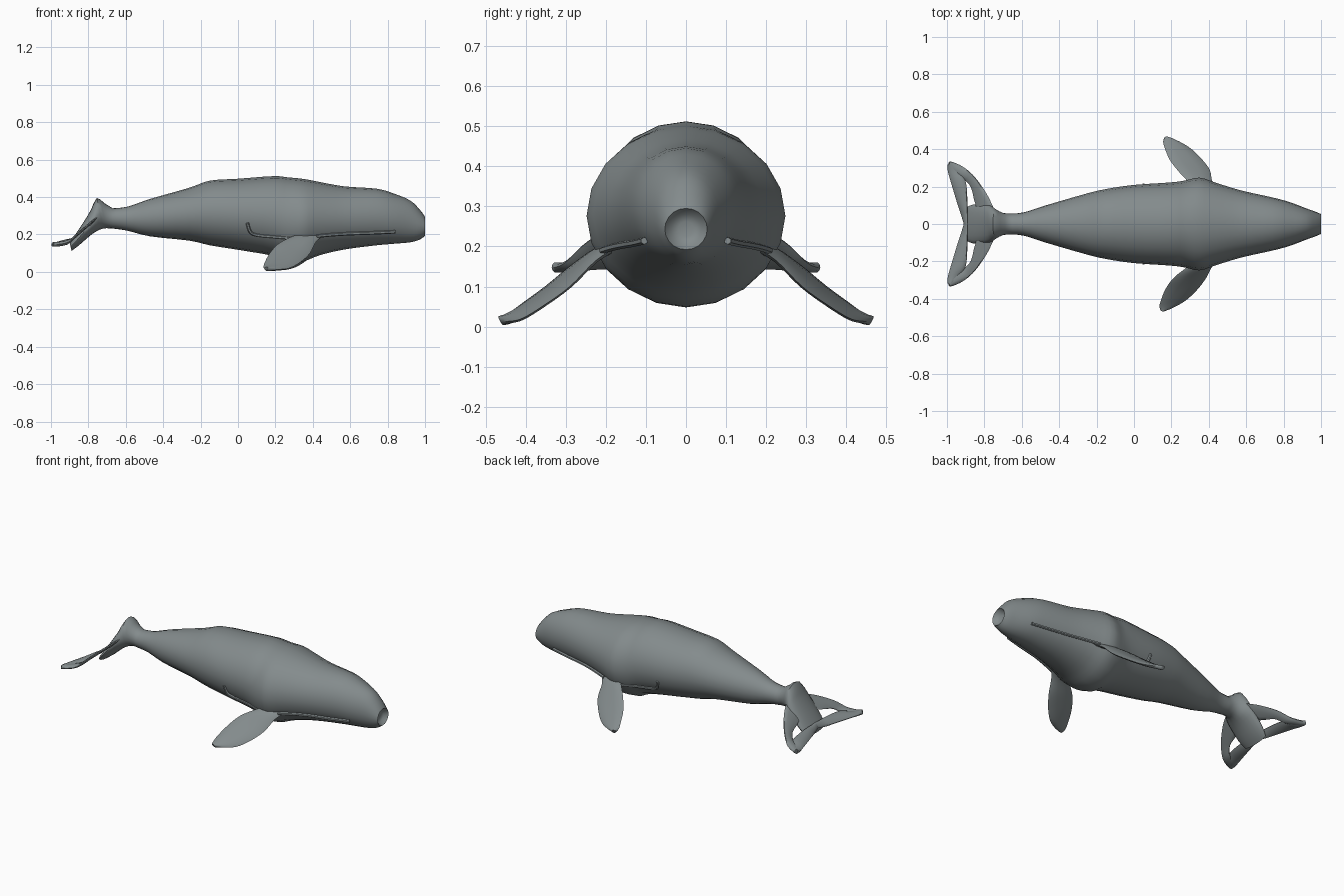
import bpy, bmesh, math
from mathutils import Vector

if "Cube" in bpy.data.objects:
    bpy.data.objects.remove(bpy.data.objects["Cube"], do_unlink=True)

grey = bpy.data.materials.new("slate_grey")
grey.use_nodes = True
grey.diffuse_color = (0.23, 0.26, 0.265, 1)
grey.node_tree.nodes["Principled BSDF"].inputs["Base Color"].default_value = grey.diffuse_color


def refine(stations, steps):
    """Smooth extra stations between the given ones (Catmull-Rom)."""
    out = []
    for i in range(len(stations) - 1):
        quad = [stations[max(0, min(len(stations) - 1, i + k))] for k in (-1, 0, 1, 2)]
        for s in range(steps):
            t = s / steps
            out.append(tuple(
                p1 + 0.5 * t * (p2 - p0 + t * (2*p0 - 5*p1 + 4*p2 - p3 + t * (3*(p1 - p2) + p3 - p0)))
                for p0, p1, p2, p3 in zip(*quad)))
    return out + [stations[-1]]


def ring(a, b, side, count):
    """Ellipse with a and b at opposite ends and the given sideways half axis."""
    a, b, side = Vector(a), Vector(b), Vector(side)
    angles = [2 * math.pi * k / count for k in range(count)]
    return [(a + b) / 2 + (a - b) / 2 * math.cos(t) + side * math.sin(t) for t in angles]


def loft(name, rings, sharp=50):
    bm = bmesh.new()
    loops = [[bm.verts.new(p) for p in r] for r in rings]
    n = len(loops[0])
    for r, s in zip(loops, loops[1:]):
        for k in range(n):
            bm.faces.new((r[k], r[(k + 1) % n], s[(k + 1) % n], s[k]))
    bm.faces.new(loops[0])
    bm.faces.new(loops[-1][::-1])
    bmesh.ops.recalc_face_normals(bm, faces=bm.faces)
    mesh = bpy.data.meshes.new(name)
    bm.to_mesh(mesh)
    bm.free()
    mesh.materials.append(grey)
    mesh.shade_smooth()
    mesh.set_sharp_from_angle(angle=math.radians(sharp))
    obj = bpy.data.objects.new(name, mesh)
    bpy.context.collection.objects.link(obj)
    return obj


def blade(name, edges, normal, thick):
    """Flat fin: each station is leading xyz then trailing xyz."""
    rows = refine(edges, 4)
    loft(name, [ring(r[:3], r[3:], Vector(normal) * thick, 10) for r in rows])


def rod(name, path, radius):
    pts = [Vector(p) for p in refine(path, 4)]
    rings = []
    for i, p in enumerate(pts):
        d = (pts[min(i + 1, len(pts) - 1)] - pts[max(i - 1, 0)]).normalized()
        u = d.cross(Vector((0, 1, 0))).normalized() * radius
        rings.append(ring(p + u, p - u, d.cross(u), 6))
    loft(name, rings)


# Body: x, top, bottom, half width
body = [(1, .295, .192, .053), (.97, .335, .172, .066), (.92, .382, .158, .084),
        (.83, .42, .15, .118), (.74, .445, .142, .142), (.57, .457, .12, .18),
        (.44, .48, .09, .22), (.35, .497, .056, .248), (.27, .505, .05, .232),
        (.19, .512, .085, .222), (0, .498, .118, .209), (-.15, .488, .142, .187),
        (-.26, .45, .167, .161), (-.47, .39, .19, .1), (-.59, .349, .22, .062),
        (-.67, .34, .232, .056)]
rows = [(x, 0, top, x, 0, low, w) for x, top, low, w in refine(body, 3)]
# Tail stump bending down, with slanted sections
stump = [rows[-1], (-.715, 0, .368, -.69, 0, .233, .06), (-.755, 0, .395, -.72, 0, .232, .078),
         (-.785, 0, .335, -.755, 0, .218, .1), (-.82, 0, .275, -.795, 0, .19, .105),
         (-.87, 0, .2, -.85, 0, .142, .104), (-.9, 0, .155, -.89, 0, .112, .09)]
rows = rows[:-1] + refine(stump, 2)
# Hollow snout tip
dish = [(.972, 0, .262, .972, 0, .225, .019), (.978, 0, .28, .978, 0, .207, .037)]
loft("body", [ring(r[:3], r[3:6], (0, r[6], 0), 20) for r in dish + rows])


def fluke_point(x, y):
    return (x, y, .148 + .85 * max(0, x + .92))


for s, label in ((1, "left"), (-1, "right")):
    # Flippers, swept back and down
    d = .02 if s > 0 else 0
    fin = [(.47, .17, .2, .34, .17, .205), (.42, .225, .165, .29, .225, .19),
           (.385, .29, .1, .215, .285, .15), (.335, .355, .053, .17, .345, .1),
           (.275, .41, .02, .145, .405, .055), (.21, .447, .013, .136, .44, .027),
           (.165, .463, .012, .142, .46, .018)]
    blade(label + "_flipper",
          [(a + d * (y > .24), y * s, z, b + d * (y > .24), v * s, w) for a, y, z, b, v, w in fin],
          (0, .5 * s, .85), .013)

    # Flukes: a leading and a trailing band enclosing a gap
    lead = [(-.735, .045, -.83, .045), (-.755, .095, -.84, .08), (-.79, .165, -.855, .13),
            (-.85, .25, -.872, .195), (-.905, .3, -.905, .235), (-.955, .326, -.965, .27),
            (-.985, .335, -.992, .315)]
    trail = [(-.89, 0, -.91, 0), (-.89, .05, -.925, .05), (-.89, .1, -.942, .1),
             (-.898, .22, -.978, .22), (-.93, .28, -.995, .28), (-.975, .325, -.998, .315)]
    for part, edges in (("leading", lead), ("trailing", trail)):
        blade(f"{label}_fluke_{part}_band",
              [fluke_point(a, y * s) + fluke_point(b, v * s) for a, y, b, v in edges],
              (.25, 0, 1), .013)

    # Mouth ridge and small spur behind the flipper
    rod(label + "_mouth_ridge",
        [(.84, .104 * s, .214), (.72, .13 * s, .208), (.6, .154 * s, .204),
         (.5, .182 * s, .198), (.42, .208 * s, .19)], .009)
    rod(label + "_flipper_spur",
        [(.05, .208 * s, .262), (.065, .195 * s, .215), (.1, .184 * s, .196),
         (.2, .19 * s, .186), (.33, .22 * s, .175)], .009)
